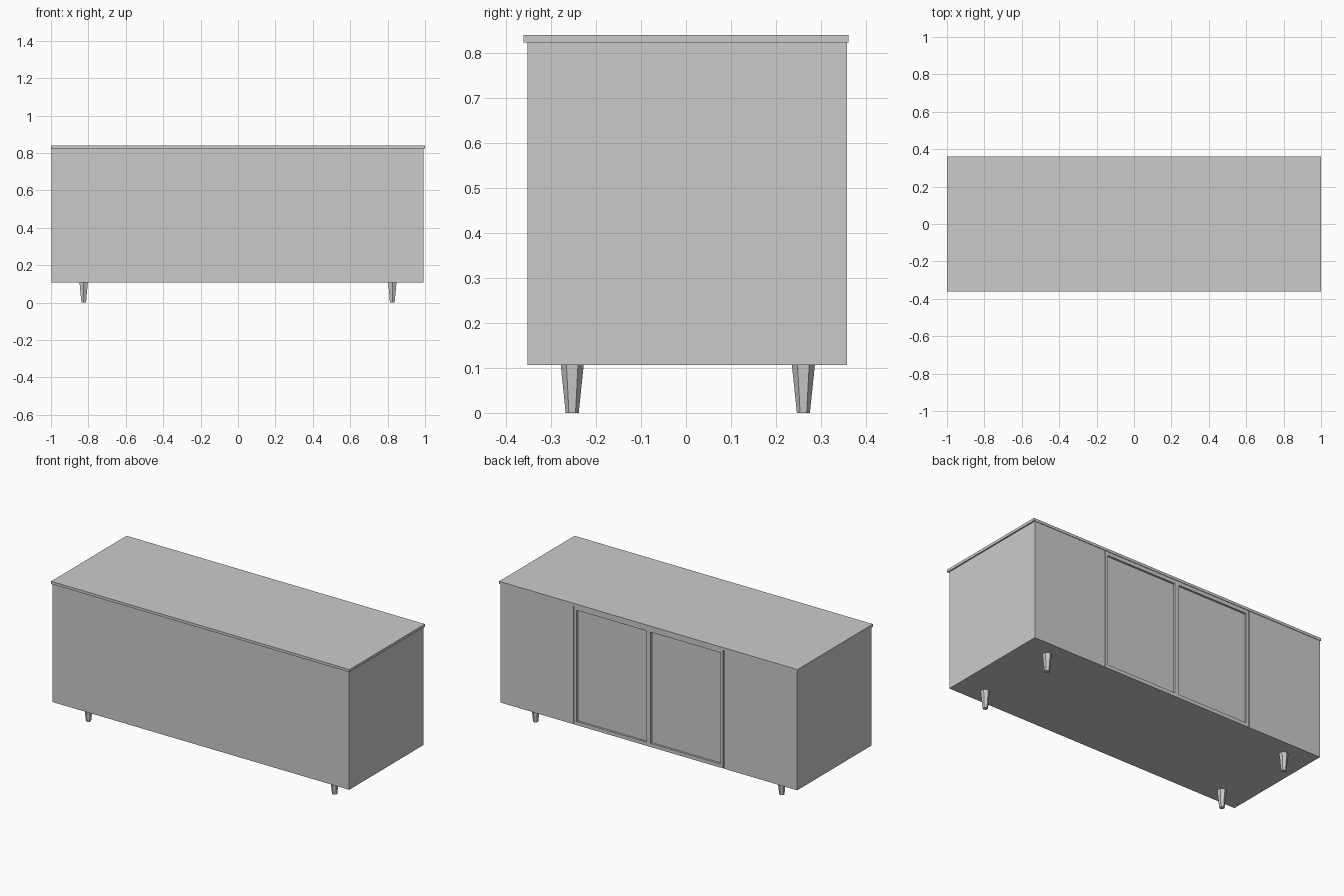
import bpy

if "Cube" in bpy.data.objects:
    bpy.data.objects.remove(bpy.data.objects["Cube"])


def box(name, x0, x1, y0, y1, z0, z1):
    bpy.ops.mesh.primitive_cube_add(size=1, location=((x0 + x1) / 2, (y0 + y1) / 2, (z0 + z1) / 2))
    ob = bpy.context.object
    ob.name = name
    ob.scale = (x1 - x0, y1 - y0, z1 - z0)
    bpy.ops.object.transform_apply(location=True, rotation=True, scale=True)
    return ob


def cut(target, cutter):
    mod = target.modifiers.new("cut", 'BOOLEAN')
    mod.operation = 'DIFFERENCE'
    mod.solver = 'EXACT'
    mod.object = cutter
    bpy.context.view_layer.objects.active = target
    bpy.ops.object.modifier_apply(modifier=mod.name)
    bpy.data.objects.remove(cutter, do_unlink=True)


BACK, BOTTOM, BODY_TOP = 0.358, 0.106, 0.824

# Counter top and cabinet body
box("counter_top", -1, 1, -0.361, 0.361, BODY_TOP, 0.84)
body = box("cabinet_body", -0.996, 0.992, -0.352, BACK, BOTTOM, BODY_TOP)

# Back doors: two recessed panels, with a thin groove at each outer side
for s in (-1, 1):
    x0, x1 = sorted((s * 0.014, s * 0.482))
    cut(body, box("panel_recess", x0, x1, BACK - 0.012, BACK + 0.1, 0.128, 0.802))
    x0, x1 = sorted((s * 0.499, s * 0.504))
    cut(body, box("door_groove", x0, x1, BACK - 0.01, BACK + 0.1, BOTTOM - 0.1, BODY_TOP + 0.1))

# Tapered six-sided legs
for side, x in (("left", -0.825), ("right", 0.825)):
    for end, y in (("front", -0.253), ("back", 0.261)):
        bpy.ops.mesh.primitive_cone_add(vertices=6, radius1=0.0145, radius2=0.0255,
                                        depth=BOTTOM, location=(x, y, BOTTOM / 2))
        bpy.context.object.name = f"{end}_{side}_leg"
